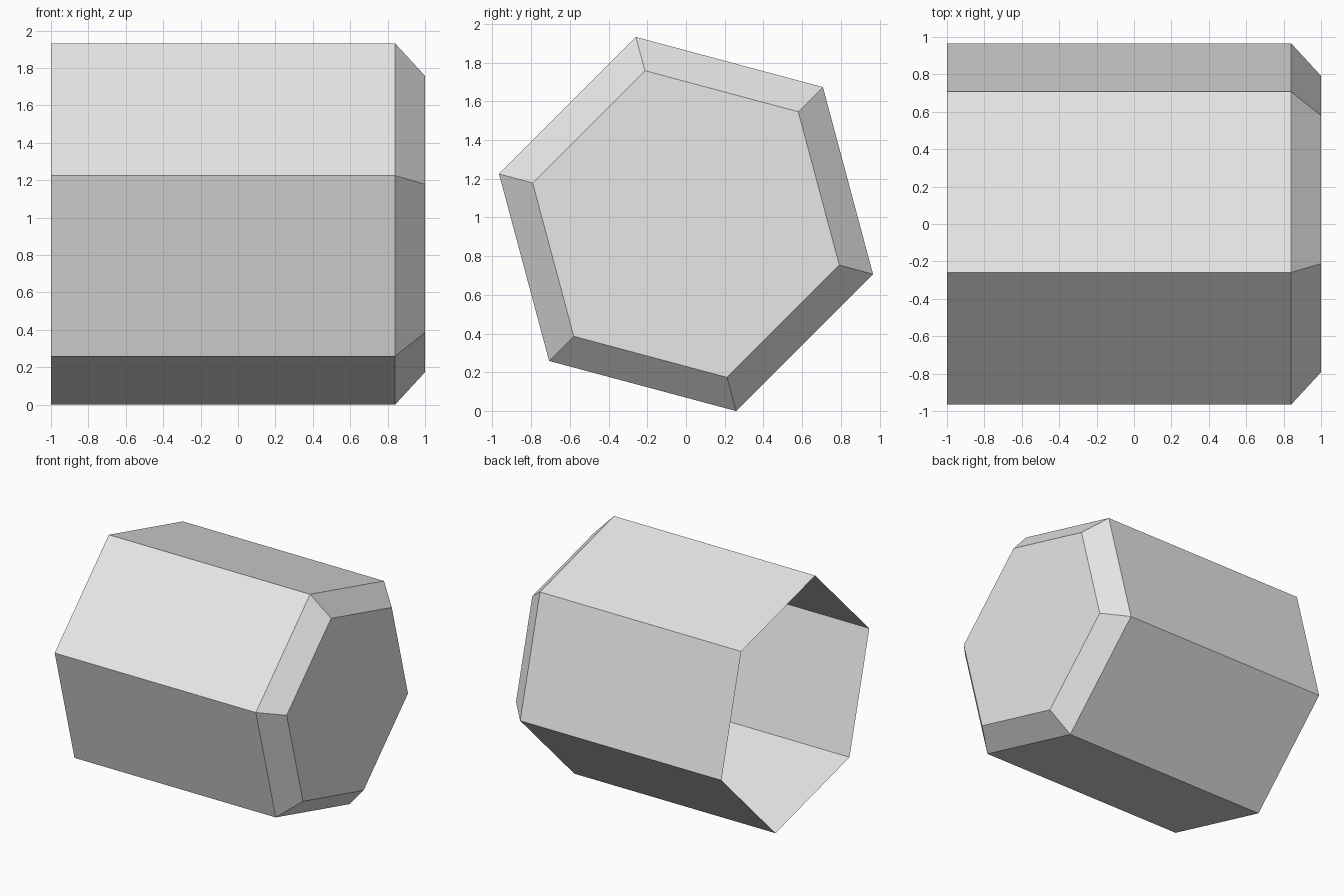
import bpy
import bmesh
from math import cos, sin, radians

cube = bpy.data.objects.get("Cube")
if cube:
    bpy.data.objects.remove(cube, do_unlink=True)

SIDES = 6
TURN = radians(45)          # roll of the hexagon about the x axis
CENTRE_Z = cos(radians(15))

grey = bpy.data.materials.new("plain grey")
grey.use_nodes = True
colour = (0.8, 0.8, 0.8, 1)
grey.diffuse_color = colour
grey.node_tree.nodes["Principled BSDF"].inputs["Base Color"].default_value = colour


def hex_ring(bm, x, radius):
    """Ring of vertices around the x axis."""
    step = radians(360 / SIDES)
    return [bm.verts.new((x, radius * cos(TURN + i * step),
                          CENTRE_Z + radius * sin(TURN + i * step)))
            for i in range(SIDES)]


# Open-ended hexagonal shell: straight wall, bevelled rim, flat end cap
bm = bmesh.new()
rings = [hex_ring(bm, x, r) for x, r in ((-1, 1), (0.84, 1), (1, 0.82))]
for a, b in zip(rings, rings[1:]):
    for i in range(SIDES):
        j = (i + 1) % SIDES
        bm.faces.new((a[i], a[j], b[j], b[i]))
bm.faces.new(rings[-1])
bm.normal_update()

mesh = bpy.data.meshes.new("hexagonal_shell")
bm.to_mesh(mesh)
bm.free()
mesh.materials.append(grey)
shell = bpy.data.objects.new("hexagonal_shell", mesh)
bpy.context.collection.objects.link(shell)
